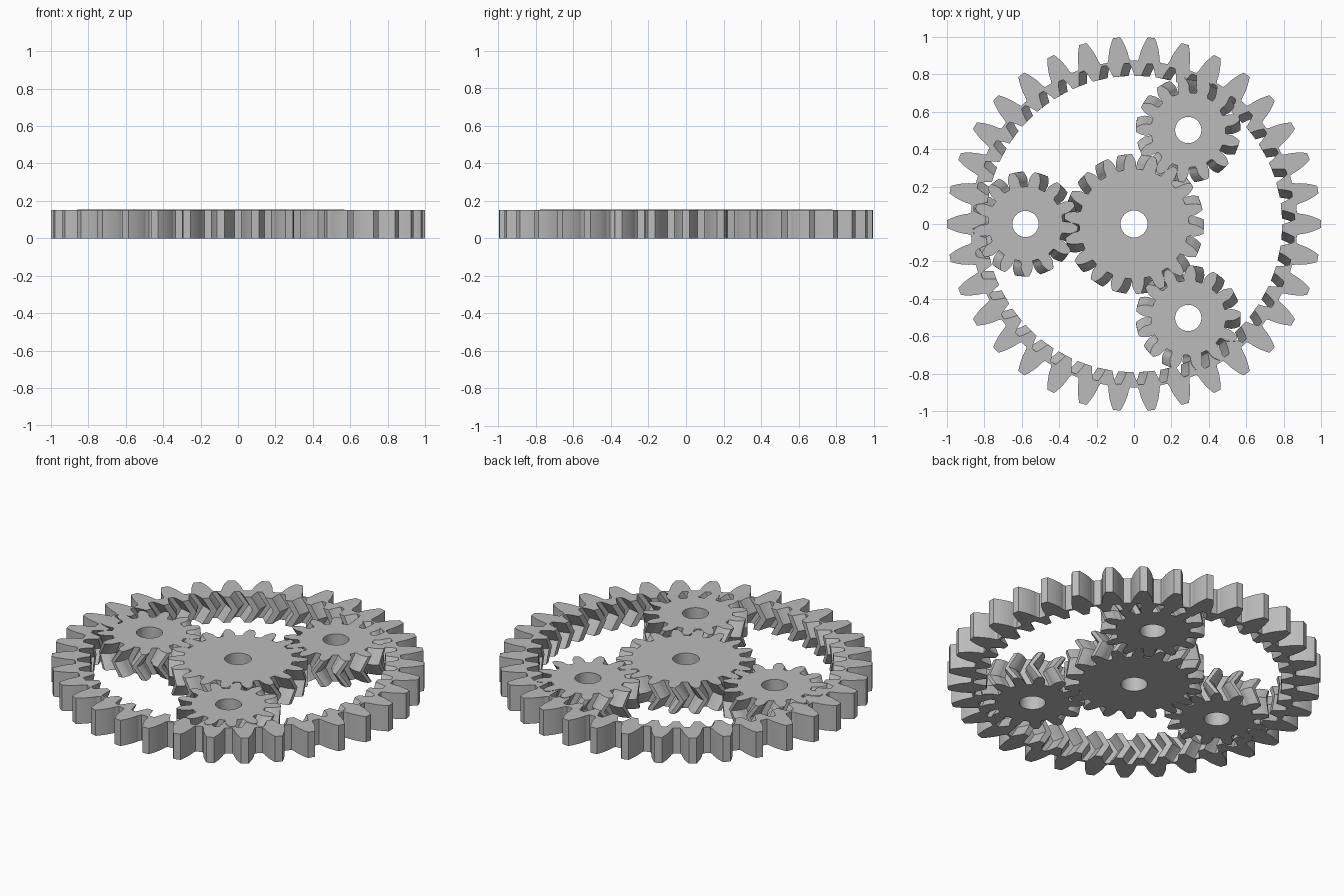
import bpy, bmesh
from math import acos, cos, sin, tan, pi, radians, tau

if "Cube" in bpy.data.objects:
    bpy.data.objects.remove(bpy.data.objects["Cube"], do_unlink=True)

grey = bpy.data.materials.new("light_grey")
grey.use_nodes = True
grey.diffuse_color = (0.5, 0.5, 0.5, 1)
grey.node_tree.nodes["Principled BSDF"].inputs["Base Color"].default_value = (0.5, 0.5, 0.5, 1)


def involute_gap(pitch, r):
    """Angle the involute has swept at radius r."""
    a = acos(min(1, pitch * cos(radians(20)) / r))
    return tan(a) - a


def tooth_profile(teeth, pitch, root, tip, flare=1.2, steps=6):
    """One tooth as (angle, radius) pairs, centred on angle zero."""
    def half(r):
        return pi / (2 * teeth) + involute_gap(pitch, pitch) - involute_gap(pitch, r)
    side = [(half(root) * flare, root)]
    start = root + (tip - root) * (0.15 if flare > 1 else 0.05)
    for i in range(steps + 1):
        r = start + (tip - start) * i / steps
        side.append((half(r) - i * 1e-4, r))
    return [(-a, r) for a, r in side] + [(a, r) for a, r in reversed(side)]


def make_curve(teeth, profile, phase):
    """Break angles and a radius function for a full turn of teeth."""
    step = tau / teeth
    angles = [(phase + k * step + a) % tau for k in range(teeth) for a, _ in profile]

    def radius(t):
        t = (t - phase + step / 2) % step - step / 2
        for (a0, r0), (a1, r1) in zip(profile, profile[1:]):
            if a0 <= t <= a1:
                return r0 + (r1 - r0) * (t - a0) / max(a1 - a0, 1e-9)
        return profile[0][1]
    return angles, radius


def round_hole(r):
    return [k * tau / 48 for k in range(48)], lambda t: r


def build(name, outer, inner, height, outer_twist=0, inner_twist=0, at=(0, 0)):
    """Solid between two closed curves, twisted to mid height and back."""
    angles = []
    for t in sorted(outer[0] + inner[0]):
        if not angles or t - angles[-1] > 5e-4:
            angles.append(t)
    bm = bmesh.new()

    def loops(curve, twist):
        return [[bm.verts.new((curve[1](t) * cos(t + w), curve[1](t) * sin(t + w), z))
                 for t in angles]
                for z, w in ((0, 0), (height / 2, twist), (height, 0))]
    out, inn = loops(outer, outer_twist), loops(inner, inner_twist)
    n = len(angles)
    strips = [(out[0], out[1]), (out[1], out[2]), (inn[1], inn[0]),
              (inn[2], inn[1]), (inn[0], out[0]), (out[2], inn[2])]
    for low, high in strips:
        for i in range(n):
            j = (i + 1) % n
            bm.faces.new((low[i], low[j], high[j], high[i]))
    mesh = bpy.data.meshes.new(name)
    bm.to_mesh(mesh)
    bm.free()
    mesh.materials.append(grey)
    ob = bpy.data.objects.new(name, mesh)
    ob.location = (at[0], at[1], 0)
    bpy.context.collection.objects.link(ob)


# Shared gear sizes
SUN, PLANET, RING, OUTSIDE = 18, 13, 44, 34
DISTANCE = 0.58
MODULE = 2 * DISTANCE / (SUN + PLANET)
HEIGHT = 0.155
SHIFT = 0.6 * HEIGHT / 2
LEAD = radians(3.7)


def gear(name, teeth, phase, hand, hole, at=(0, 0)):
    pitch = MODULE * teeth / 2
    profile = tooth_profile(teeth, pitch, pitch - MODULE * 7 / 6, pitch + MODULE)
    build(name, make_curve(teeth, profile, phase), round_hole(hole), HEIGHT,
          outer_twist=hand * SHIFT / pitch, at=at)


# Central gear
gear("sun_gear", SUN, pi + LEAD + pi / SUN, 1, 0.072)

# Three gears around it, each with a tooth in a gap of the central gear
for label, deg in (("right", 180), ("back", 60), ("front", -60)):
    a = radians(deg)
    gear("planet_gear_" + label, PLANET, a + pi - LEAD * SUN / PLANET, -1, 0.07,
         (DISTANCE * cos(a), DISTANCE * sin(a)))

# Ring: straight teeth outside, herringbone teeth inside
ring_pitch = MODULE * RING / 2
spaces = tooth_profile(RING, ring_pitch, 0.792, 0.86, flare=1.02)
ring_phase = pi - LEAD * SUN / RING + pi / RING
teeth_out = tooth_profile(OUTSIDE, 0.944, 0.873, 1.0, flare=1.15)
build("ring_gear", make_curve(OUTSIDE, teeth_out, 0),
      make_curve(RING, spaces, ring_phase), 0.152,
      inner_twist=-SHIFT / ring_pitch)
